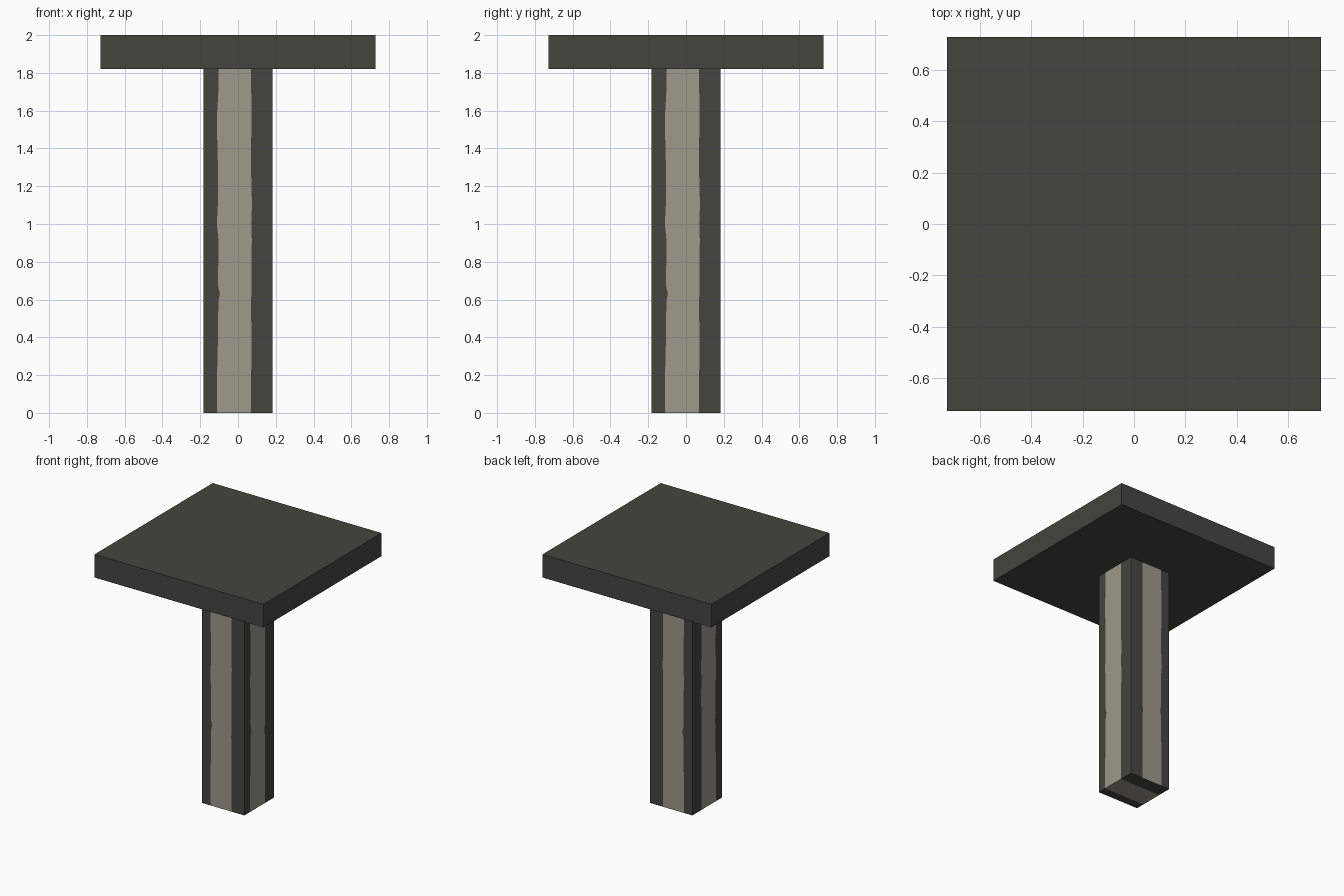
import bpy, bmesh

if "Cube" in bpy.data.objects:
    bpy.data.objects.remove(bpy.data.objects["Cube"])


def material(name, rgb):
    m = bpy.data.materials.new(name)
    m.diffuse_color = (*rgb, 1)
    m.use_nodes = True
    m.node_tree.nodes["Principled BSDF"].inputs["Base Color"].default_value = m.diffuse_color
    return m


dark = material("dark stone", (0.059, 0.059, 0.049))
light = material("light stone", (0.337, 0.319, 0.262))


def finish(bm, name, mats):
    bmesh.ops.remove_doubles(bm, verts=bm.verts, dist=1e-5)
    bmesh.ops.recalc_face_normals(bm, faces=bm.faces)
    mesh = bpy.data.meshes.new(name)
    bm.to_mesh(mesh)
    bm.free()
    for m in mats:
        mesh.materials.append(m)
    obj = bpy.data.objects.new(name, mesh)
    bpy.context.collection.objects.link(obj)


# Square top slab
S, Z0, Z1 = 0.728, 1.82, 2.0
bm = bmesh.new()
bmesh.ops.create_cube(bm, size=1)
for v in bm.verts:
    v.co = (v.co.x * 2 * S, v.co.y * 2 * S, Z0 if v.co.z < 0 else Z1)
finish(bm, "top_slab", [dark])

# Square post: each side has a light band with a slightly worn edge
H = 0.182
worn = [(0, -0.110, 0.070), (0.2, -0.111, 0.070), (0.4, -0.106, 0.071),
        (0.59, -0.104, 0.069), (0.63, -0.096, 0.071), (0.67, -0.105, 0.071),
        (0.92, -0.104, 0.073), (1.0, -0.112, 0.070), (1.1, -0.107, 0.074),
        (1.25, -0.105, 0.070), (1.45, -0.110, 0.070), (1.6, -0.110, 0.072),
        (1.7, -0.104, 0.070), (Z0, -0.104, 0.070)]
sides = [lambda t, z: (t, -H, z), lambda t, z: (t, H, z),
         lambda t, z: (-H, t, z), lambda t, z: (H, t, z)]
bm = bmesh.new()


def quad(points, mat):
    bm.faces.new([bm.verts.new(p) for p in points]).material_index = mat


for place in sides:
    for (za, la, ra), (zb, lb, rb) in zip(worn, worn[1:]):
        low, high = (-H, la, ra, H), (-H, lb, rb, H)
        for i in range(3):
            quad([place(low[i], za), place(low[i + 1], za),
                  place(high[i + 1], zb), place(high[i], zb)], int(i == 1))

# Post underside: the band runs across along x
cuts = (-H, worn[0][1], worn[0][2], H)
for i in range(3):
    a, b = cuts[i], cuts[i + 1]
    quad([(-H, a, 0), (H, a, 0), (H, b, 0), (-H, b, 0)], int(i == 1))
# Post top, hidden against the slab
quad([(-H, -H, Z0), (H, -H, Z0), (H, H, Z0), (-H, H, Z0)], 0)
finish(bm, "post", [dark, light])
